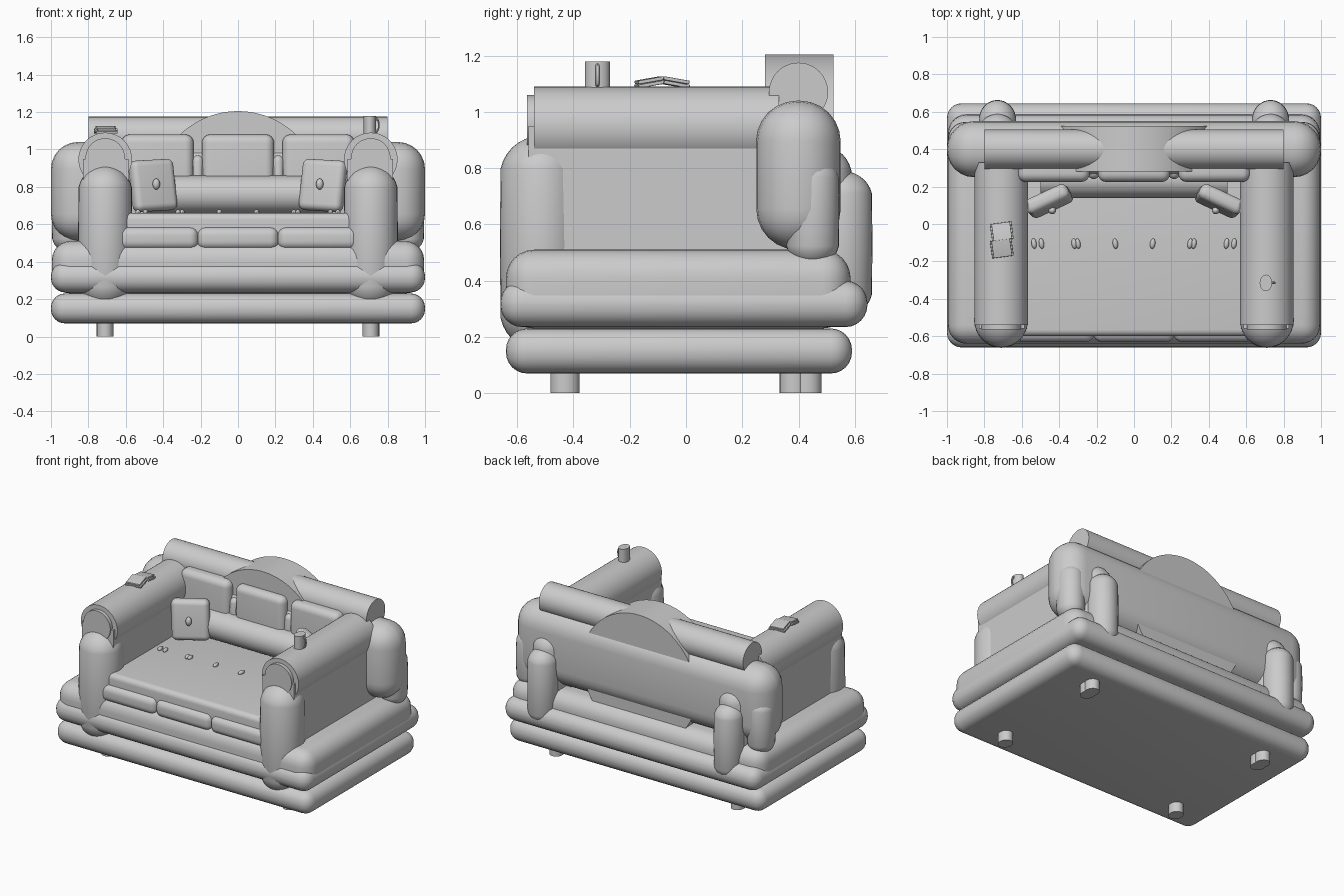
import bpy, bmesh, math
from mathutils import Matrix

old = bpy.data.objects.get("Cube")
if old:
    bpy.data.objects.remove(old, do_unlink=True)

grey = bpy.data.materials.new("soft_grey")
grey.use_nodes = True
COLOR = (0.6, 0.6, 0.6, 1)
grey.diffuse_color = COLOR
grey.node_tree.nodes["Principled BSDF"].inputs["Base Color"].default_value = COLOR


def finish(name, bm, loc, rot=(0, 0, 0), bevel=0, angle=35):
    me = bpy.data.meshes.new(name)
    bm.to_mesh(me)
    bm.free()
    me.materials.append(grey)
    ob = bpy.data.objects.new(name, me)
    bpy.context.collection.objects.link(ob)
    ob.location = loc
    ob.rotation_euler = [math.radians(a) for a in rot]
    if bevel:
        mod = ob.modifiers.new("rounding", "BEVEL")
        mod.width, mod.segments, mod.limit_method = bevel, 6, "NONE"
    bpy.ops.object.select_all(action="DESELECT")
    ob.select_set(True)
    bpy.context.view_layer.objects.active = ob
    if bevel:
        bpy.ops.object.modifier_apply(modifier="rounding")
    bpy.ops.object.shade_smooth_by_angle(angle=math.radians(angle))
    return ob


def box(name, x, y, z, bevel=0, rot=(0, 0, 0)):
    """Box from (min, max) ranges, optionally rounded and turned about its centre."""
    bm = bmesh.new()
    bmesh.ops.create_cube(bm, size=1)
    bmesh.ops.scale(bm, vec=[r[1] - r[0] for r in (x, y, z)], verts=bm.verts)
    return finish(name, bm, [(r[0] + r[1]) / 2 for r in (x, y, z)], rot, bevel)


def cylinder(name, loc, radius, length, axis="Z", squash=1, sides=48):
    bm = bmesh.new()
    bmesh.ops.create_cone(bm, cap_ends=True, segments=sides, radius1=radius,
                          radius2=radius, depth=length)
    bmesh.ops.scale(bm, vec=(squash, 1, 1), verts=bm.verts)
    if axis != "Z":
        turn = Matrix.Rotation(math.pi / 2, 3, "Y" if axis == "X" else "X")
        bmesh.ops.rotate(bm, matrix=turn, verts=bm.verts)
    return finish(name, bm, loc)


def capsule(name, x, y, z, rx, ry, dome):
    """Upright post with domed ends; z is its full range."""
    bm = bmesh.new()
    bmesh.ops.create_uvsphere(bm, u_segments=32, v_segments=16, radius=1)
    bmesh.ops.scale(bm, vec=(rx, ry, dome), verts=bm.verts)
    half = (z[1] - z[0]) / 2 - dome
    for v in bm.verts:
        if abs(v.co.z) > 0.0001:
            v.co.z += math.copysign(half, v.co.z)
    return finish(name, bm, (x, y, sum(z) / 2))


def button(name, loc, size, turn=0):
    bm = bmesh.new()
    bmesh.ops.create_uvsphere(bm, u_segments=16, v_segments=8, radius=1)
    bmesh.ops.scale(bm, vec=size, verts=bm.verts)
    return finish(name, bm, loc, (0, 0, turn))


# Stacked base
box("base_lower", (-1, 1), (-0.64, 0.59), (0.07, 0.23), 0.075)
box("base_middle", (-1, 1), (-0.66, 0.645), (0.235, 0.4), 0.078)
box("base_upper", (-0.995, 0.995), (-0.64, 0.585), (0.23, 0.51), 0.1)

# Seat
box("seat", (-0.62, 0.62), (-0.6, 0.35), (0.48, 0.66), 0.035)
for i in (-1, 0, 1):
    c = i * 0.43
    box("seat_front_cushion", (c - 0.218, c + 0.218), (-0.63, -0.3), (0.465, 0.585), 0.045)
for s in (-1, 1):
    for bx in (0.1, 0.3, 0.32, 0.495, 0.535):
        button("seat_button", (s * bx, -0.105, 0.665), (0.014, 0.028, 0.014), s * -8)

# Backrest
box("backrest", (-1, 1), (0.25, 0.55), (0.51, 1.04), 0.145)
cylinder("back_roll", (0, 0.4, 1.07), 0.105, 1.6, "X")
cylinder("back_crest", (0, 0.4025, 0.758), 0.447, 0.245, "Y", sides=96)
for i in (-1, 0, 1):
    c = i * 0.43
    box("back_cushion", (c - 0.193, c + 0.193), (0.225, 0.36), (0.62, 1.08), 0.045)
for s in (-1, 1):
    capsule("cushion_gap_filler", s * 0.215, 0.28, (0.6, 0.97), 0.035, 0.04, 0.04)

# Loose bolster
cylinder("bolster", (0, 0.24, 0.76), 0.1, 1.0, "X")

for s in (-1, 1):
    # Arms
    lo, hi = sorted((s * 0.585, s * 0.83))
    box("arm_panel", (lo, hi), (-0.56, 0.45), (0.4, 0.95))
    cylinder("arm_roll", (s * 0.71, -0.105, 0.947), 0.143, 0.87, "Y")
    cylinder("arm_roll_cap", (s * 0.71, -0.45, 0.955), 0.105, 0.23, "Y")
    # Posts
    capsule("front_post", s * 0.71, -0.515, (0.15, 0.915), 0.145, 0.147, 0.145)
    capsule("back_post", s * 0.73, 0.555, (0.27, 0.79), 0.1, 0.108, 0.1)
    capsule("back_post_core", s * 0.73, 0.48, (0.3, 0.88), 0.11, 0.11, 0.11)
    capsule("side_post", s * 0.905, 0.45, (0.45, 0.84), 0.09, 0.095, 0.09)
    # Throw pillows
    box("throw_pillow", (s * 0.455 - 0.125, s * 0.455 + 0.125), (0.08, 0.165),
        (0.67, 0.945), 0.035, (-8, s * 3, s * -25))
    button("pillow_button", (s * 0.437, 0.072, 0.815), (0.02, 0.02, 0.03), s * -25)
    # Feet
    for fy in (-0.43, 0.385, 0.43):
        cylinder("foot", (s * 0.71, fy, 0.045), 0.052, 0.09, squash=0.87, sides=24)

# Open book resting on one arm
for dy, tilt in ((-0.045, 10), (0.045, -10)):
    y = -0.085 + dy
    for z, w in ((1.098, 0.058), (1.112, 0.05)):
        box("book_half", (-0.707 - w, -0.707 + w), (y - 0.047, y + 0.047),
            (z - 0.006, z + 0.007), 0.003, (tilt, 0, 8))

# Mug on the other arm
cylinder("mug", (0.705, -0.315, 1.13), 0.044, 0.1, squash=0.75, sides=32)
bpy.ops.mesh.primitive_torus_add(major_segments=24, minor_segments=8, major_radius=0.03,
                                 minor_radius=0.007, location=(0.737, -0.315, 1.13),
                                 rotation=(math.pi / 2, 0, 0))
handle = bpy.context.object
handle.name = "mug_handle"
handle.scale = (0.55, 1.15, 1)
handle.data.materials.append(grey)
bpy.ops.object.shade_smooth_by_angle(angle=math.radians(40))
